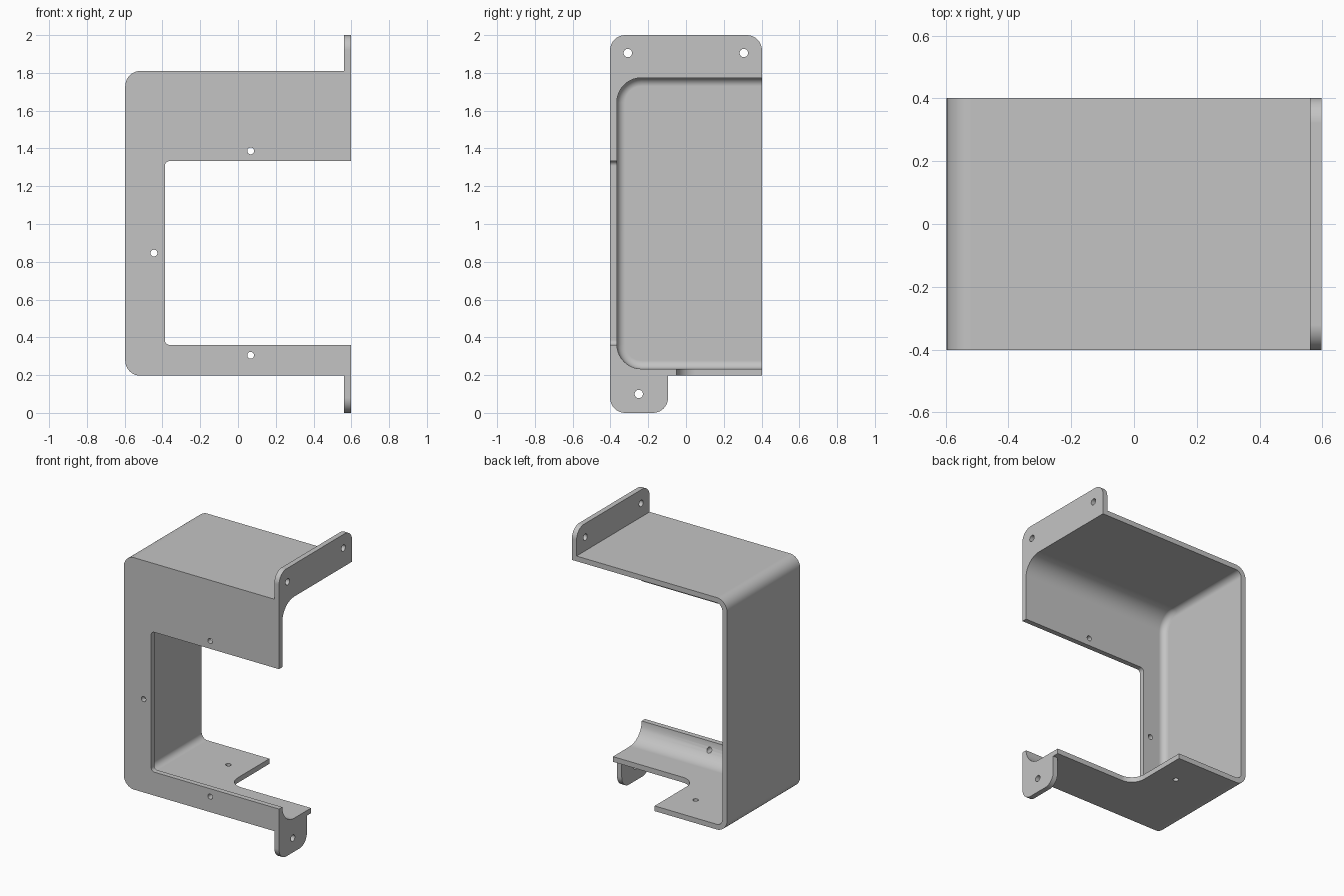
import bpy, bmesh, math
from mathutils import Vector

if "Cube" in bpy.data.objects:
    bpy.data.objects.remove(bpy.data.objects["Cube"], do_unlink=True)

grey = bpy.data.materials.new("plain grey")
grey.use_nodes = True
grey.diffuse_color = (0.55, 0.55, 0.55, 1)
grey.node_tree.nodes["Principled BSDF"].inputs["Base Color"].default_value = grey.diffuse_color

# Overall sizes
X, Y = 0.597, 0.402          # half width, half depth
BOTTOM, TOP = 0.197, 1.81    # shell heights
WALL = 0.036
FAR = 1.0                    # cutters run past the open sides


def rounded(corners, segments=10):
    """Turn (u, v, radius) corners into an outline with filleted corners."""
    outline = []
    for i, (u, v, r) in enumerate(corners):
        p = Vector((u, v))
        if r == 0:
            outline.append(p)
            continue
        a = (Vector(corners[i - 1][:2]) - p).normalized()
        b = (Vector(corners[(i + 1) % len(corners)][:2]) - p).normalized()
        centre = p + (a + b) * r
        for k in range(segments + 1):
            t = k / segments * math.pi / 2
            outline.append(centre - b * r * math.cos(t) - a * r * math.sin(t))
    return outline


def rect(u0, v0, u1, v1, r00=0, r10=0, r11=0, r01=0):
    return rounded([(u0, v0, r00), (u1, v0, r10), (u1, v1, r11), (u0, v1, r01)])


def prism(name, outline, axis, lo, hi, cap_round=0):
    """Extrude an outline along an axis; optionally round the low cap's rim."""
    place = {"x": lambda u, v, w: (w, u, v),
             "y": lambda u, v, w: (u, w, v),
             "z": lambda u, v, w: (u, v, w)}[axis]
    bm = bmesh.new()
    low = [bm.verts.new(place(p.x, p.y, lo)) for p in outline]
    high = [bm.verts.new(place(p.x, p.y, hi)) for p in outline]
    cap = bm.faces.new(low)
    bm.faces.new(high)
    for i in range(len(low)):
        bm.faces.new((low[i - 1], low[i], high[i], high[i - 1]))
    bmesh.ops.recalc_face_normals(bm, faces=bm.faces)
    if cap_round:
        rim = [e for e in cap.edges if min(v.co.y for v in e.verts) < FAR - 0.01]
        bmesh.ops.bevel(bm, geom=rim, offset=cap_round, segments=6,
                        profile=0.5, affect="EDGES")
    mesh = bpy.data.meshes.new(name)
    bm.to_mesh(mesh)
    bm.free()
    mesh.materials.append(grey)
    obj = bpy.data.objects.new(name, mesh)
    bpy.context.collection.objects.link(obj)
    return obj


def hole(u, v, axis, lo, hi, r=0.018):
    return prism("hole_cutter", rect(u - r, v - r, u + r, v + r, r * .99, r * .99, r * .99, r * .99),
                 axis, lo, hi)


def combine(target, tool, operation):
    mod = target.modifiers.new("combine", "BOOLEAN")
    mod.object, mod.operation, mod.solver = tool, operation, "EXACT"
    with bpy.context.temp_override(object=target, active_object=target):
        bpy.ops.object.modifier_apply(modifier=mod.name)
    bpy.data.objects.remove(tool, do_unlink=True)


# Outer shell, with its two left edges rounded
housing = prism("bracket_housing",
                rect(-X, BOTTOM, X, TOP, r00=0.08, r01=0.08), "y", -Y, Y)

# Upper mounting flange and lower mounting tab
flange = prism("upper_flange", rect(-Y, TOP - 0.02, Y, 2, r11=0.08, r01=0.08), "x", X - WALL, X)
tab = prism("lower_tab", rect(-Y, 0, -0.095, BOTTOM + 0.02, r00=0.08, r10=0.08), "x", X - WALL, X)
for part in (flange, tab):
    combine(housing, part, "UNION")

# Cavity open to the back and right, with rounded inner corners
cavity = prism("cavity_cutter",
               rect(-Y + WALL, BOTTOM + WALL, FAR, TOP - WALL, r00=0.13, r01=0.13),
               "x", -X + WALL, FAR, cap_round=0.044)
# Front window and the notch in the floor
window = prism("window_cutter", rect(-0.387, 0.36, FAR, 1.333, r00=0.025, r01=0.025),
               "y", -FAR, -0.2)
notch = prism("notch_cutter", rect(-0.04, -0.05, FAR, FAR, r00=0.1), "z", 0.1, 0.3)
cutters = [cavity, window, notch]

# Screw holes in the front, floor, flange and tab
cutters += [hole(u, v, "y", -FAR, -0.2) for u, v in ((0.067, 1.387), (-0.445, 0.846), (0.067, 0.305))]
cutters += [hole(-0.2, 0.18, "z", 0.1, 0.3)]
cutters += [hole(u, v, "x", 0.5, 0.7, 0.022) for u, v in ((-0.308, 1.905), (0.306, 1.905), (-0.25, 0.1))]
for cutter in cutters:
    combine(housing, cutter, "DIFFERENCE")

# Smooth fillets, flat walls
bpy.ops.object.select_all(action="DESELECT")
housing.select_set(True)
bpy.context.view_layer.objects.active = housing
bpy.ops.object.shade_smooth_by_angle(angle=math.radians(30))
weighted = housing.modifiers.new("flat_walls", "WEIGHTED_NORMAL")
weighted.keep_sharp = True
